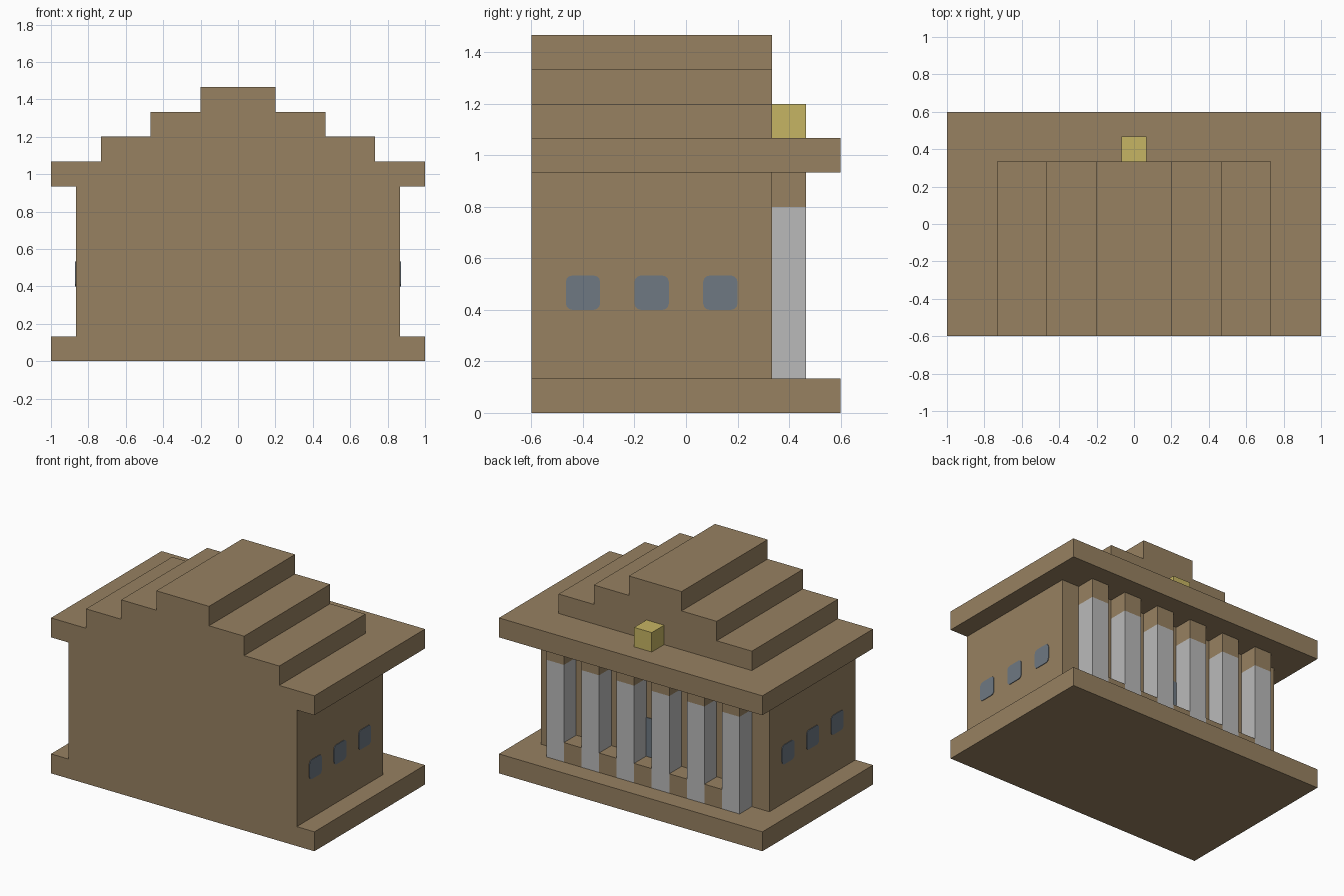
import bpy, bmesh, math

if "Cube" in bpy.data.objects:
    bpy.data.objects.remove(bpy.data.objects["Cube"])

U = 2 / 15  # grid module of the building


def material(name, rgb):
    m = bpy.data.materials.new(name)
    m.diffuse_color = (*rgb, 1)
    m.use_nodes = True
    m.node_tree.nodes["Principled BSDF"].inputs["Base Color"].default_value = m.diffuse_color
    return m


stone = material("brown stone", (0.31, 0.22, 0.12))
marble = material("light grey", (0.49, 0.49, 0.49))
glass = material("blue grey glass", (0.156, 0.19, 0.225))
gold = material("pale gold", (0.565, 0.46, 0.125))


def finish(name, bm, mat):
    bmesh.ops.recalc_face_normals(bm, faces=bm.faces)
    me = bpy.data.meshes.new(name)
    bm.to_mesh(me)
    bm.free()
    me.materials.append(mat)
    ob = bpy.data.objects.new(name, me)
    bpy.context.collection.objects.link(ob)
    return ob


def box(name, x, y, z, mat):
    """Box from (min, max) ranges in modules."""
    bm = bmesh.new()
    bmesh.ops.create_cube(bm, size=1)
    for v in bm.verts:
        for i, (lo, hi) in enumerate((x, y, z)):
            v.co[i] = (lo if v.co[i] < 0 else hi) * U
    return finish(name, bm, mat)


def window(name, side, y, z):
    """Thin plate with rounded corners on a side wall."""
    bm = bmesh.new()
    r, h = 0.025, U / 2
    pts = []
    for k in range(4):
        a0 = math.pi / 2 * k
        cy = (h - r) * (1 if k in (0, 3) else -1)
        cz = (h - r) * (1 if k < 2 else -1)
        for j in range(4):
            a = a0 + math.pi / 6 * j
            pts.append((y * U + cy + r * math.cos(a), z * U + cz + r * math.sin(a)))
    face = bm.faces.new([bm.verts.new((side * 6.5 * U, p, q)) for p, q in pts])
    ext = bmesh.ops.extrude_face_region(bm, geom=[face])
    for v in ext["geom"]:
        if isinstance(v, bmesh.types.BMVert):
            v.co.x += side * 0.004
    return finish(name, bm, glass)


# Base, hall and roof slab
box("base", (-7.5, 7.5), (-4.5, 4.5), (0, 1), stone)
box("hall", (-6.5, 6.5), (-4.5, 2.5), (1, 7), stone)
box("roof_slab", (-7.5, 7.5), (-4.5, 4.5), (7, 8), stone)

# Stepped gable
for i, w in enumerate((5.5, 3.5, 1.5)):
    box(f"roof_step_{i + 1}", (-w, w), (-4.5, 2.5), (8 + i, 9 + i), stone)

# Colonnade with stone capitals and low sills between the columns
for i in range(6):
    x = -5.5 + 2 * i
    box(f"column_{i + 1}", (x, x + 1), (2.5, 3.5), (1, 6), marble)
    box(f"capital_{i + 1}", (x, x + 1), (2.5, 3.5), (6, 7), stone)
    if i < 5:
        box(f"sill_{i + 1}", (x + 1, x + 2), (2.5, 3.5), (1, 2), stone)

# Ornament above the colonnade and doorway plate behind it
box("ornament", (-0.5, 0.5), (2.5, 3.5), (8, 9), gold)
box("doorway", (-0.5, 0.5), (2.49, 2.53), (2, 4), glass)

# Side windows
for side, label in ((-1, "left"), (1, "right")):
    for i, y in enumerate((-3, -1, 1)):
        window(f"window_{label}_{i + 1}", side, y, 3.5)
